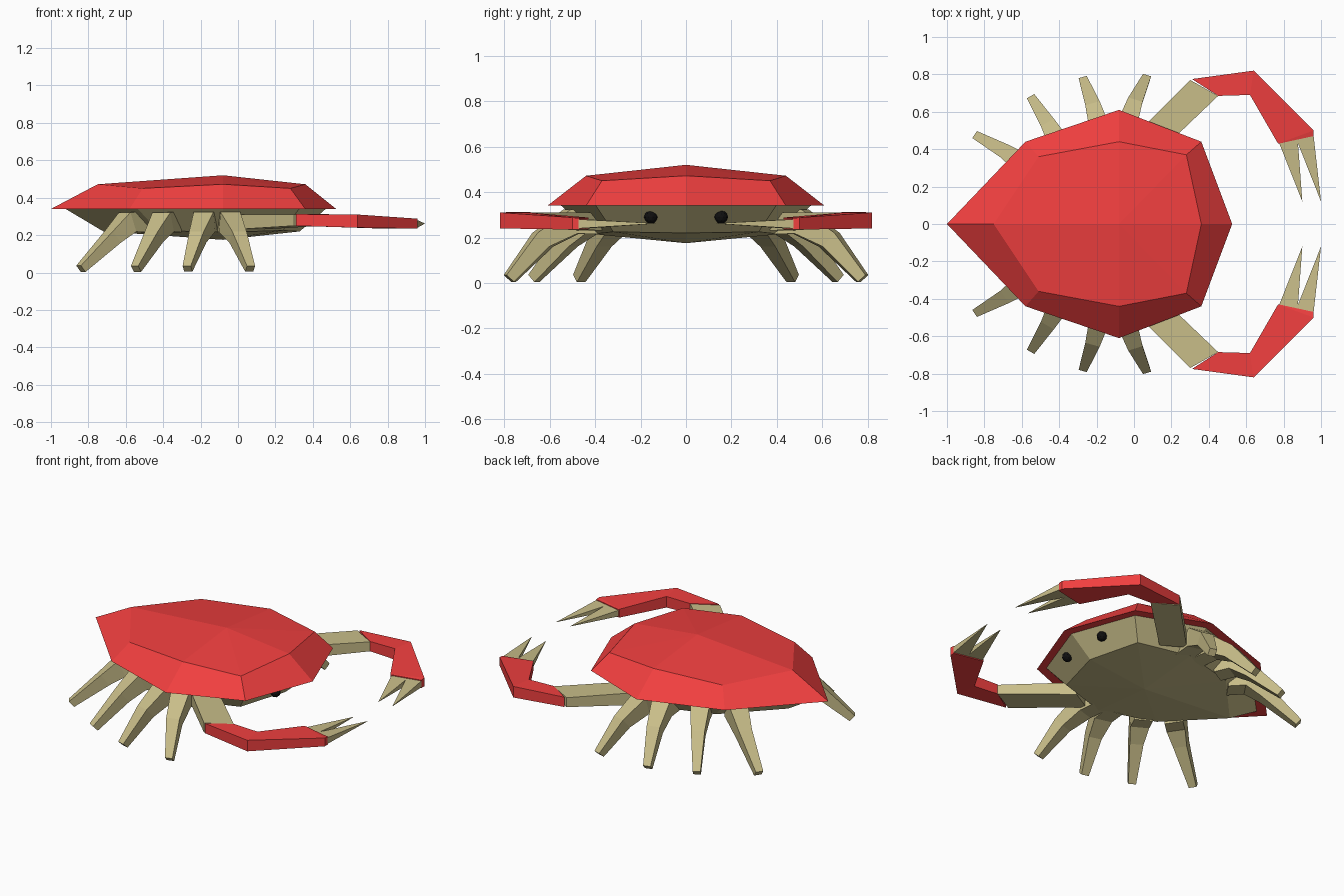
import bpy, bmesh
from mathutils import Vector

if "Cube" in bpy.data.objects:
    bpy.data.objects.remove(bpy.data.objects["Cube"])


def material(name, rgb):
    m = bpy.data.materials.new(name)
    m.diffuse_color = (*rgb, 1)
    m.use_nodes = True
    m.node_tree.nodes["Principled BSDF"].inputs["Base Color"].default_value = m.diffuse_color
    return m


RED = material("shell_red", (0.88, 0.05, 0.05))
TAN = material("limb_tan", (0.58, 0.51, 0.25))
BLACK = material("eye_black", (0.005, 0.005, 0.005))


def finish(name, bm, mat):
    bmesh.ops.recalc_face_normals(bm, faces=bm.faces)
    me = bpy.data.meshes.new(name)
    bm.to_mesh(me)
    bm.free()
    me.materials.append(mat)
    ob = bpy.data.objects.new(name, me)
    bpy.context.collection.objects.link(ob)
    return ob


def loft(name, rings, mat, apex=None):
    """Skin closed rings; cap the first, close the last with a cap or a point."""
    bm = bmesh.new()
    vs = [[bm.verts.new(p) for p in r] for r in rings]
    n = len(vs[0])
    for a, b in zip(vs, vs[1:]):
        for i in range(n):
            j = (i + 1) % n
            bm.faces.new((a[i], a[j], b[j], b[i]))
    bm.faces.new(vs[0])
    if apex:
        tip = bm.verts.new(apex)
        for i in range(n):
            bm.faces.new((vs[-1][i], vs[-1][(i + 1) % n], tip))
    else:
        bm.faces.new(vs[-1])
    return finish(name, bm, mat)


def outline(half):
    """Mirror a half outline (back point first, front point last) over y = 0."""
    return half + [(x, -y, z) for x, y, z in half[-2:0:-1]]


# Shell: flat underside, sloped rim, shallow faceted dome
rim = outline([(-1, 0, .34), (-.58, .44, .34), (-.08, .61, .34), (.36, .44, .34), (.525, 0, .34)])
crown = outline([(-.75, 0, .472), (-.51, .36, .45), (-.08, .44, .472), (.28, .37, .45), (.36, 0, .472)])
loft("shell", [rim, crown], RED, (-.08, 0, .52))

# Underbody
upper = outline([(-.93, 0, .345), (-.54, .40, .345), (-.08, .555, .345), (.33, .40, .345), (.475, 0, .345)])
lower = outline([(-.72, 0, .22), (-.43, .31, .225), (-.08, .41, .215), (.24, .32, .225), (.33, 0, .22)])
loft("underbody", [upper, lower], TAN, (-.08, 0, .175))


def leg(name, path, widths, s):
    """Four-sided tapered limb along a path."""
    pts = [Vector((x, y * s, z)) for x, y, z in path]
    flat = pts[-1] - pts[0]
    side = Vector((-flat.y, flat.x, 0)).normalized()
    rings = []
    for i, p in enumerate(pts):
        d = (pts[min(i + 1, len(pts) - 1)] - pts[max(i - 1, 0)]).normalized()
        up = side.cross(d).normalized()
        w = widths[i] / 2
        rings.append([p + side * w * a + up * w * b for a, b in ((1, 1), (-1, 1), (-1, -1), (1, -1))])
    # keep the foot flat on the ground
    for ring in rings:
        for v in ring:
            v.z = max(v.z, 0)
    loft(name, rings, TAN)


def slab(name, sections, mat, s, apex=None):
    """Loft between upright rectangles: (xy edge a, xy edge b, z low, z high)."""
    rings = [[(a[0], a[1] * s, lo), (b[0], b[1] * s, lo), (b[0], b[1] * s, hi), (a[0], a[1] * s, hi)]
             for a, b, lo, hi in sections]
    loft(name, rings, mat, apex and (apex[0], apex[1] * s, apex[2]))


LEGS = [
    [(-.50, .24, .27), (-.59, .32, .27), (-.67, .375, .19), (-.84, .47, .02)],
    [(-.35, .33, .27), (-.40, .43, .27), (-.45, .52, .19), (-.545, .67, .02)],
    [(-.16, .37, .27), (-.18, .50, .27), (-.215, .62, .19), (-.27, .77, .02)],
    [(-.06, .37, .27), (-.045, .51, .27), (0, .64, .19), (.065, .78, .02)],
]

for s, tag in ((1, "left"), (-1, "right")):
    # Walking legs
    for i, path in enumerate(LEGS):
        leg(f"{tag}_leg_{i + 1}", path, (.11, .11, .08, .045), s)

    # Claw arm, red forearm and palm
    slab(f"{tag}_claw_arm", [((-.02, .45), (.12, .37), .23, .31),
                             ((.30, .77), (.45, .685), .25, .31)], TAN, s)
    slab(f"{tag}_claw", [((.31, .775), (.45, .685), .25, .312),
                         ((.64, .82), (.62, .69), .24, .31),
                         ((.96, .50), (.77, .43), .235, .288),
                         ((.96, .47), (.775, .43), .235, .285)], RED, s)

    # Pincer fingers
    slab(f"{tag}_inner_finger", [((.775, .435), (.875, .455), .24, .28)], TAN, s, (.90, .12, .262))
    slab(f"{tag}_outer_finger", [((.868, .453), (.96, .473), .24, .28)], TAN, s, (1.0, .12, .262))

    # Eye
    bm = bmesh.new()
    bmesh.ops.create_icosphere(bm, subdivisions=2, radius=.03)
    eye = finish(f"{tag}_eye", bm, BLACK)
    eye.location = (.372, .155 * s, .29)
